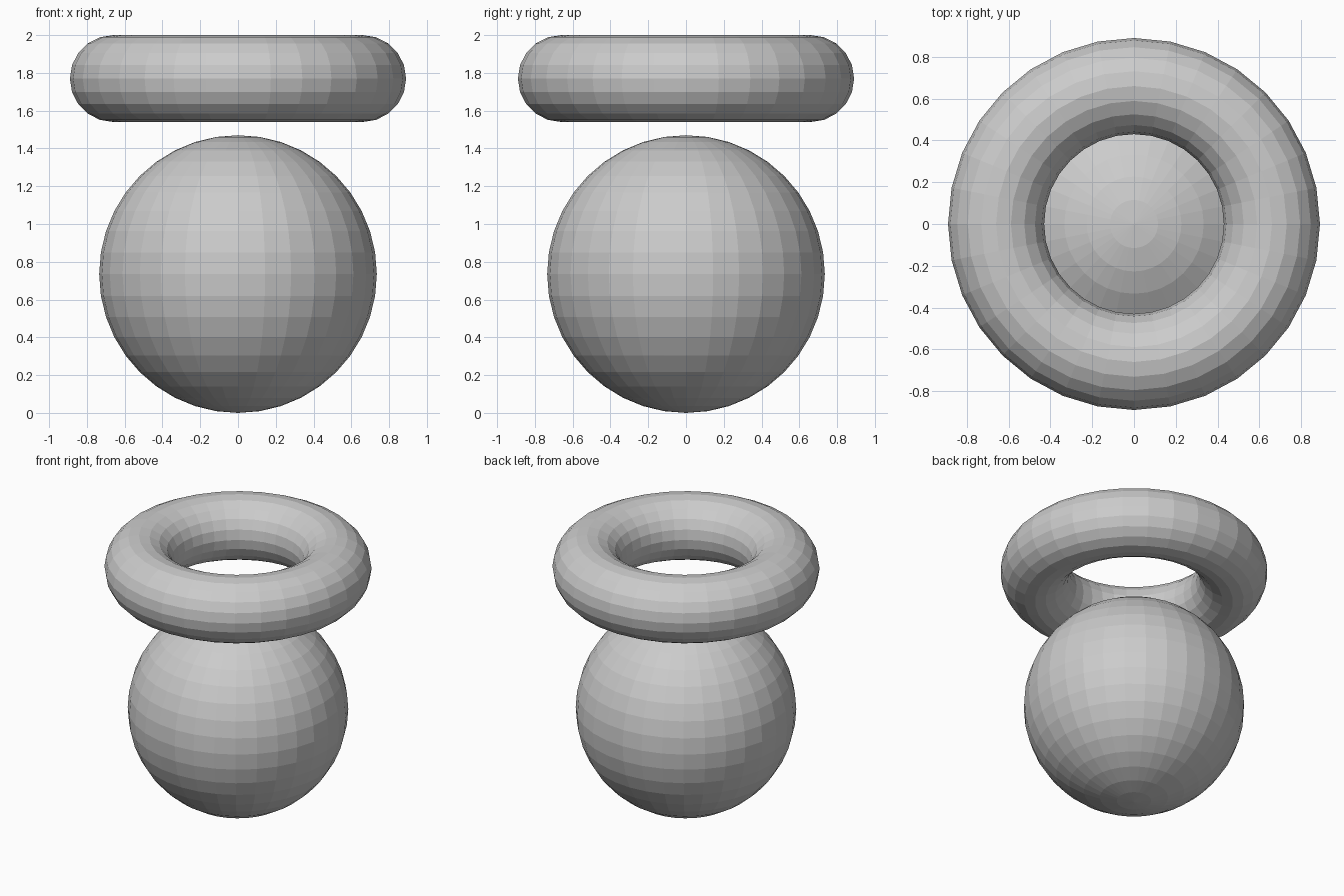
import bpy

# Remove the default cube
cube = bpy.data.objects.get("Cube")
if cube:
    bpy.data.objects.remove(cube, do_unlink=True)

BALL_RADIUS = 0.735
TUBE_RADIUS = 0.23
RING_RADIUS = 0.66

# Single plain grey
grey = bpy.data.materials.new("plain_grey")
grey.use_nodes = True
colour = (0.6, 0.6, 0.6, 1)
grey.diffuse_color = colour
grey.node_tree.nodes["Principled BSDF"].inputs["Base Color"].default_value = colour


def finish(name):
    """Name the new part, colour it and keep its facets flat."""
    part = bpy.context.object
    part.name = name
    part.data.materials.append(grey)
    bpy.ops.object.shade_flat()


# Ball standing on the ground
bpy.ops.mesh.primitive_uv_sphere_add(
    segments=32, ring_count=20, radius=BALL_RADIUS, location=(0, 0, BALL_RADIUS))
finish("ball")

# Ring floating above the ball
bpy.ops.mesh.primitive_torus_add(
    major_segments=32, minor_segments=20, major_radius=RING_RADIUS,
    minor_radius=TUBE_RADIUS, location=(0, 0, 2 - TUBE_RADIUS))
finish("ring")
